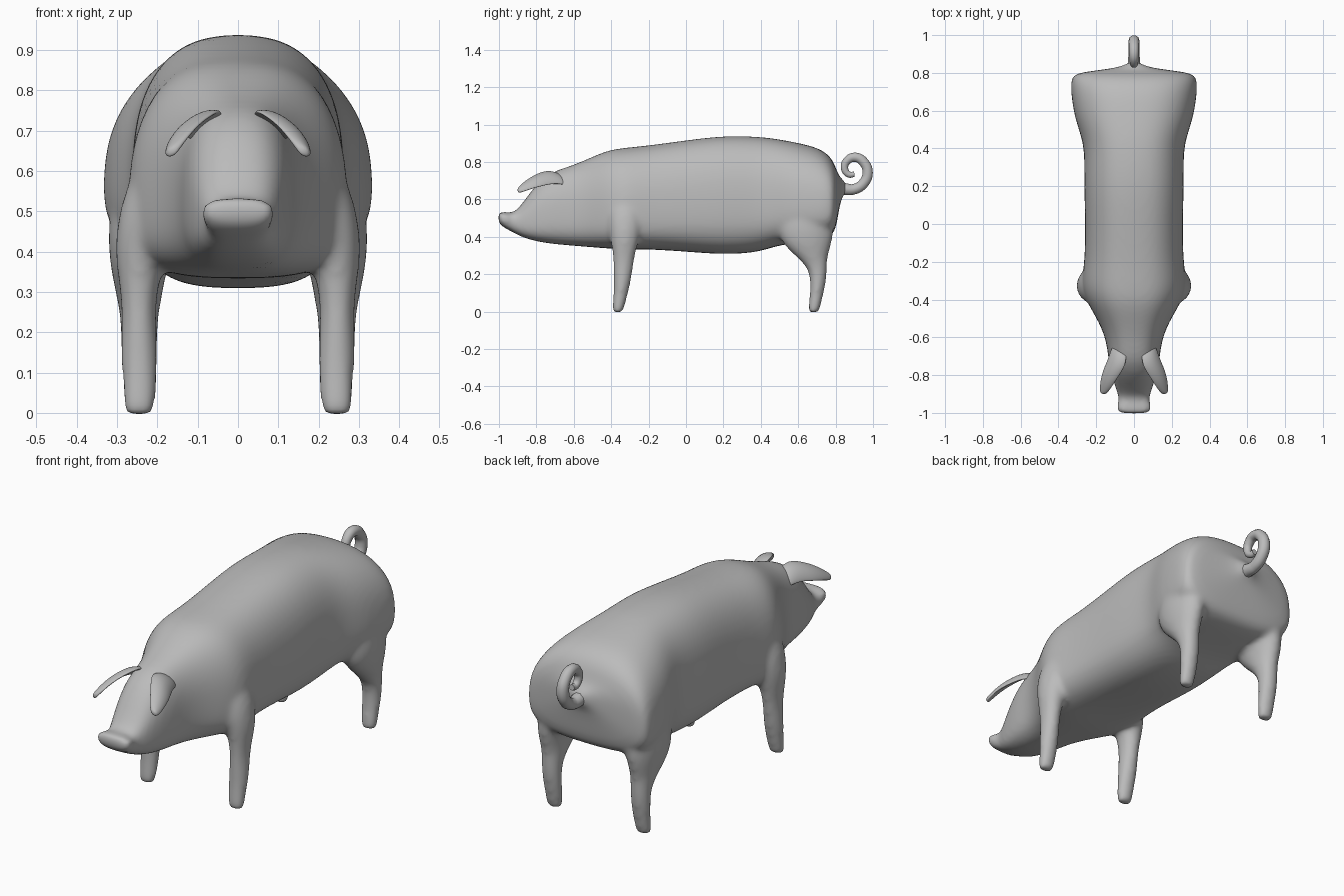
import bpy
import bmesh
from math import cos, sin, pi
from mathutils import Vector

cube = bpy.data.objects.get("Cube")
if cube:
    bpy.data.objects.remove(cube, do_unlink=True)

grey = bpy.data.materials.new("hide grey")
grey.use_nodes = True
tone = (0.5, 0.5, 0.5, 1)
grey.diffuse_color = tone
grey.node_tree.nodes["Principled BSDF"].inputs["Base Color"].default_value = tone


def power(v, n):
    return (1 if v >= 0 else -1) * abs(v) ** (2 / n)


def loft(bm, rings):
    """Skin a list of closed rings and cap both ends."""
    loops = [[bm.verts.new(p) for p in ring] for ring in rings]
    for a, b in zip(loops, loops[1:]):
        for i in range(len(a)):
            j = (i + 1) % len(a)
            bm.faces.new((a[i], a[j], b[j], b[i]))
    bm.faces.new(loops[0][::-1])
    bm.faces.new(loops[-1])


def trunk_ring(y, low, high, mid, half, count=28):
    """Cross-section widest at height mid, rounder above and boxier below."""
    ring = []
    for k in range(count):
        a = 2 * pi * k / count
        n = 2.5 if sin(a) > 0 else 3.0
        reach = high - mid if sin(a) > 0 else mid - low
        ring.append((half * power(cos(a), n), y, mid + reach * power(sin(a), n)))
    return ring


def leg_ring(side, z, x, y, rx, ry, count=16):
    return [(side * (x + rx * cos(2 * pi * k / count)), y + ry * sin(2 * pi * k / count), z)
            for k in range(count)]


def finish(name, bm):
    bmesh.ops.recalc_face_normals(bm, faces=bm.faces)
    mesh = bpy.data.meshes.new(name)
    bm.to_mesh(mesh)
    bm.free()
    mesh.materials.append(grey)
    for p in mesh.polygons:
        p.use_smooth = True
    obj = bpy.data.objects.new(name, mesh)
    bpy.context.collection.objects.link(obj)
    sub = obj.modifiers.new("round", "SUBSURF")
    sub.levels = sub.render_levels = 2
    return obj


# Snout, head and trunk: y, underside, top, widest height, half width
trunk = [
    (-1.005, .482, .528, .505, .074), (-.988, .457, .535, .505, .092),
    (-.955, .440, .532, .50, .091), (-.92, .42, .525, .48, .077),
    (-.87, .395, .585, .47, .098), (-.80, .375, .685, .49, .118),
    (-.72, .362, .75, .51, .136), (-.62, .353, .778, .52, .146),
    (-.52, .345, .82, .52, .185), (-.42, .337, .865, .50, .248),
    (-.33, .332, .878, .49, .283), (-.20, .333, .89, .52, .262),
    (0, .320, .918, .56, .258), (.2, .303, .943, .58, .266),
    (.38, .314, .938, .58, .262), (.47, .347, .928, .57, .282),
    (.57, .365, .91, .56, .318), (.70, .38, .882, .56, .336),
    (.765, .395, .84, .56, .336), (.795, .425, .79, .57, .318),
    (.81, .49, .74, .61, .23), (.83, .62, .71, .665, .06),
    (.86, .632, .69, .66, .032),
]

# Legs, foot upwards: height, centre x, centre y, half width, half depth
front_leg = [
    (-.006, .245, -.366, .036, .027), (.006, .245, -.365, .041, .031),
    (.10, .244, -.348, .045, .040), (.16, .245, -.341, .047, .047),
    (.24, .246, -.335, .043, .054), (.30, .246, -.332, .047, .060),
    (.37, .243, -.328, .062, .074), (.46, .228, -.325, .078, .098),
    (.57, .20, -.322, .078, .10), (.68, .15, -.32, .06, .07),
]
hind_leg = [
    (-.006, .245, .682, .036, .027), (.006, .245, .683, .041, .031),
    (.10, .244, .700, .045, .038), (.17, .245, .707, .047, .045),
    (.23, .245, .704, .048, .052), (.29, .245, .675, .058, .082),
    (.34, .246, .654, .068, .120), (.40, .243, .642, .080, .148),
    (.48, .230, .640, .094, .155), (.60, .20, .64, .10, .12),
]

# Trunk and legs fused into one soft skin
bm = bmesh.new()
loft(bm, [trunk_ring(*row) for row in trunk])
for side in (1, -1):
    for leg in (front_leg, hind_leg):
        loft(bm, [leg_ring(side, *row) for row in leg])
body = finish("body_with_legs", bm)
skin = body.modifiers.new("fuse", "REMESH")
skin.mode = "VOXEL"
skin.voxel_size = 0.012
skin.use_smooth_shade = True
soft = body.modifiers.new("soften", "SMOOTH")
soft.factor = 0.5
soft.iterations = 14

# Drooping leaf-shaped ears: centre x, y, z and half width
ear_path = [
    (.080, -.64, .700, .040), (.088, -.69, .728, .056), (.102, -.74, .731, .062),
    (.128, -.79, .713, .056), (.147, -.84, .688, .044), (.161, -.885, .657, .028),
    (.165, -.90, .645, .012),
]
across = Vector((.76, .22, -.55)).normalized()
along = Vector((.09, -.22, -.07)).normalized()
thick = across.cross(along).normalized()
for side, label in ((1, "left_ear"), (-1, "right_ear")):
    rings = []
    for x, y, z, half in ear_path:
        ring = []
        for k in range(12):
            a = 2 * pi * k / 12
            p = Vector((x, y, z)) + across * half * cos(a) + thick * .012 * sin(a)
            # cup the blade so that both edges curl down
            p -= Vector((.25, 0, .5)) * (half * cos(a)) ** 2 * 8
            ring.append((side * p.x, p.y, p.z))
        rings.append(ring)
    bm = bmesh.new()
    loft(bm, rings)
    finish(label, bm)

# Curled tail: y, z and thickness
tail_path = [
    (.80, .665, 1.6), (.85, .655, 1.15), (.90, .655, 1), (.948, .685, 1), (.971, .74, 1),
    (.952, .797, .95), (.905, .825, .9), (.862, .807, .8), (.848, .765, .7),
    (.872, .733, .6), (.90, .735, .5),
]
curve = bpy.data.curves.new("curly_tail", "CURVE")
curve.dimensions = "3D"
curve.bevel_depth = 0.029
curve.bevel_resolution = 3
curve.use_fill_caps = True
spline = curve.splines.new("BEZIER")
spline.bezier_points.add(len(tail_path) - 1)
for point, (y, z, r) in zip(spline.bezier_points, tail_path):
    point.co = (0, y, z)
    point.radius = r
    point.handle_left_type = point.handle_right_type = "AUTO"
curve.materials.append(grey)
bpy.context.collection.objects.link(bpy.data.objects.new("curly_tail", curve))
